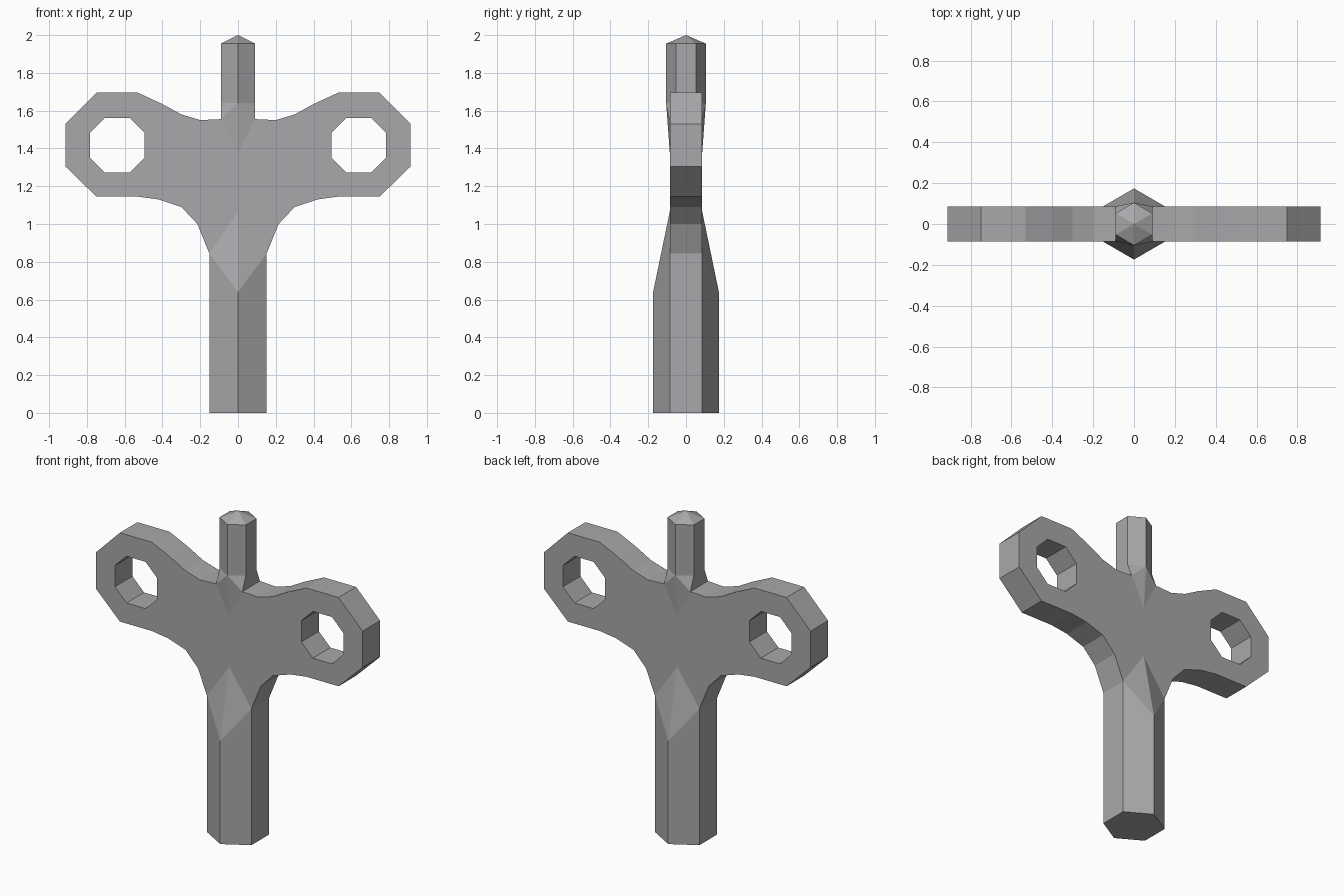
import bpy, bmesh

if "Cube" in bpy.data.objects:
    bpy.data.objects.remove(bpy.data.objects["Cube"])

metal = bpy.data.materials.new("grey_metal")
metal.diffuse_color = (0.40, 0.39, 0.40, 1)
metal.use_nodes = True
metal.node_tree.nodes["Principled BSDF"].inputs["Base Color"].default_value = metal.diffuse_color
T = 0.086  # half thickness of the flat handle


def hull(name, points):
    """Flat-faced convex solid; points are mirrored over x and y."""
    pts = {(sx * x, sy * y, z) for x, y, z in points for sx in (1, -1) for sy in (1, -1)}
    bm = bmesh.new()
    for p in sorted(pts):
        bm.verts.new(p)
    bmesh.ops.remove_doubles(bm, verts=bm.verts, dist=1e-5)
    bmesh.ops.convex_hull(bm, input=bm.verts)
    bmesh.ops.dissolve_limit(bm, angle_limit=0.01, verts=bm.verts, edges=bm.edges)
    bmesh.ops.recalc_face_normals(bm, faces=bm.faces)
    me = bpy.data.meshes.new(name)
    bm.to_mesh(me)
    bm.free()
    me.materials.append(metal)
    ob = bpy.data.objects.new(name, me)
    bpy.context.collection.objects.link(ob)
    return ob


# Winged handle: mirrored outline with two octagonal holes
half = [(0.09, 1.555), (0.2, 1.55), (0.3, 1.58), (0.4, 1.635), (0.53, 1.695),
        (0.75, 1.695), (0.914, 1.53), (0.914, 1.305), (0.75, 1.145), (0.53, 1.145),
        (0.42, 1.13), (0.30, 1.09), (0.215, 1.0), (0.152, 0.845)]
outline = half + [(-x, z) for x, z in reversed(half)]


def hole(cx, cz=1.417, a=0.0655, b=0.145):
    ring = [(a, b), (b, a), (b, -a), (a, -b), (-a, -b), (-b, -a), (-b, a), (-a, b)]
    return [(cx + x, cz + z) for x, z in ring]


cu = bpy.data.curves.new("winged_handle", 'CURVE')
cu.dimensions = '2D'
cu.fill_mode = 'BOTH'
cu.extrude = T
for loop in (outline, hole(0.639), hole(-0.639)):
    sp = cu.splines.new('POLY')
    sp.points.add(len(loop) - 1)
    for p, (x, z) in zip(sp.points, loop):
        p.co = (x, z, 0, 1)
    sp.use_cyclic_u = True
cu.materials.append(metal)
handle = bpy.data.objects.new("winged_handle", cu)
handle.rotation_euler = (1.5707963, 0, 0)
bpy.context.collection.objects.link(handle)
bpy.context.view_layer.objects.active = handle
handle.select_set(True)
bpy.ops.object.convert(target='MESH')
handle = bpy.context.view_layer.objects.active
for f in handle.data.polygons:
    f.use_smooth = False

# Hexagonal shaft, tapering into the handle
hull("shaft", [(0, 0.174, 0), (0.152, T, 0), (0, 0.174, 0.64),
               (0.152, T, 0.845), (0, T, 1.065)])

# Hexagonal pin with a low pointed cap, and its flared root
hexagon = [(0, 0.105), (0.09, 0.052)]
hull("pin", [(x, y, z) for x, y in hexagon for z in (1.64, 1.955)] + [(0, 0, 2.0)])
hull("pin_root", [(x, y, 1.64) for x, y in hexagon] + [(0.09, T, 1.555), (0, T, 1.38)])
